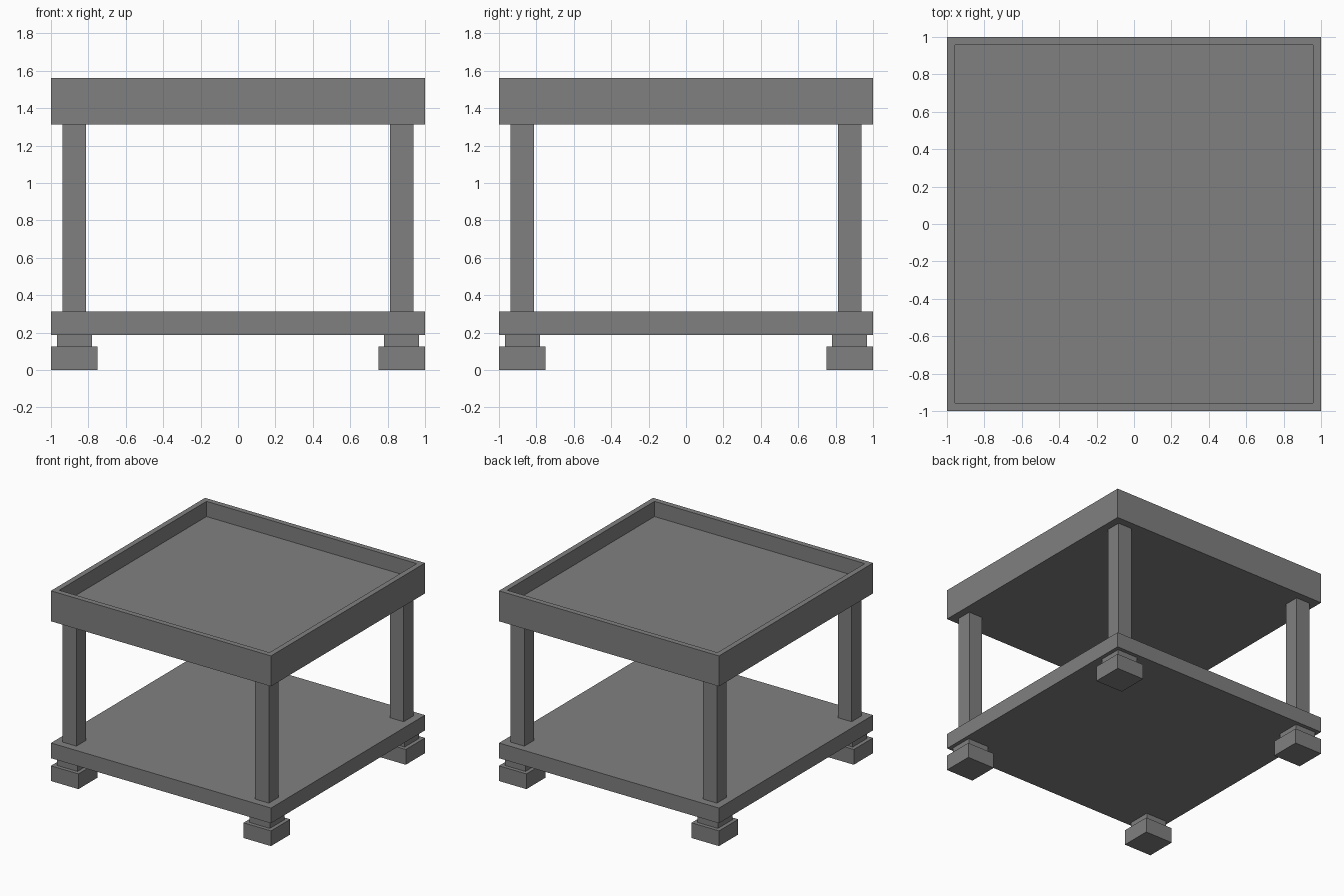
import bpy
import bmesh

if "Cube" in bpy.data.objects:
    bpy.data.objects.remove(bpy.data.objects["Cube"], do_unlink=True)

grey = bpy.data.materials.new("mid_grey")
grey.use_nodes = True
colour = (0.216, 0.216, 0.216, 1)
grey.diffuse_color = colour
grey.node_tree.nodes["Principled BSDF"].inputs["Base Color"].default_value = colour


def block(name, x, y, width, bottom, top, rim=0, depth=0):
    """Square block, optionally with a recess sunk into its top face."""
    bm = bmesh.new()
    bmesh.ops.create_cube(bm, size=1)
    for v in bm.verts:
        v.co.x *= width
        v.co.y *= width
        v.co.z = top if v.co.z > 0 else bottom
    if rim:
        bm.normal_update()
        lid = max(bm.faces, key=lambda f: f.normal.z)
        # Inset the rim, then extrude the floor straight down
        bmesh.ops.inset_individual(bm, faces=[lid], thickness=rim)
        floor = bmesh.ops.extrude_discrete_faces(bm, faces=[lid])["faces"][0]
        for v in floor.verts:
            v.co.z -= depth
    mesh = bpy.data.meshes.new(name)
    bm.to_mesh(mesh)
    bm.free()
    mesh.materials.append(grey)
    obj = bpy.data.objects.new(name, mesh)
    obj.location = (x, y, 0)
    bpy.context.collection.objects.link(obj)


# Recessed tray top and lower shelf
block("tray_top", 0, 0, 2, 1.3125, 1.5625, rim=0.0625, depth=0.125)
block("lower_shelf", 0, 0, 2, 0.1875, 0.3125)

# Post, neck and foot at each corner
c = 0.875
for y, end in ((-c, "front"), (c, "back")):
    for x, side in ((c, "left"), (-c, "right")):
        corner = f"{end}_{side}"
        block(corner + "_post", x, y, 0.125, 0.3125, 1.3125)
        block(corner + "_neck", x, y, 0.1875, 0.125, 0.1875)
        block(corner + "_foot", x, y, 0.25, 0, 0.125)
